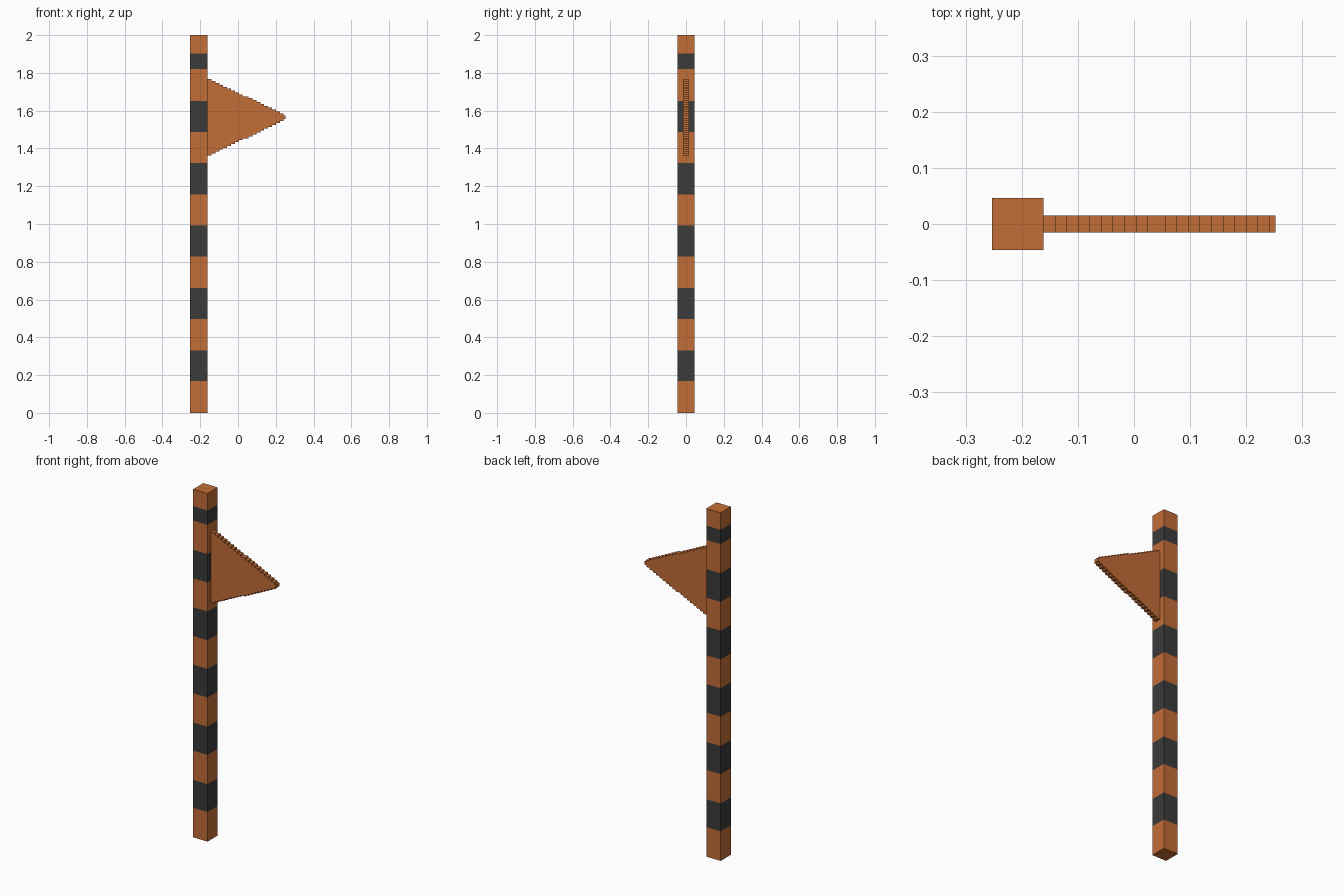
import bpy
import bmesh

cube = bpy.data.objects.get("Cube")
if cube:
    bpy.data.objects.remove(cube, do_unlink=True)


def make_material(name, rgb):
    mat = bpy.data.materials.new(name)
    mat.use_nodes = True
    mat.diffuse_color = (*rgb, 1)
    mat.node_tree.nodes["Principled BSDF"].inputs["Base Color"].default_value = (*rgb, 1)
    return mat


orange = make_material("burnt_orange", (0.54, 0.153, 0.037))
charcoal = make_material("charcoal", (0.043, 0.043, 0.043))


def finish(name, bm, materials):
    bmesh.ops.recalc_face_normals(bm, faces=bm.faces)
    mesh = bpy.data.meshes.new(name)
    bm.to_mesh(mesh)
    bm.free()
    for mat in materials:
        mesh.materials.append(mat)
    obj = bpy.data.objects.new(name, mesh)
    bpy.context.collection.objects.link(obj)
    return obj


# Square pole, extruded upward band by band with alternating colours
POLE_X, POLE_HALF = -0.207, 0.046
bands = [0.17, 0.33, 0.498, 0.66, 0.828, 0.992, 1.157,
         1.322, 1.488, 1.652, 1.82, 1.902, 2.0]
bm = bmesh.new()
corners = [(-1, -1), (1, -1), (1, 1), (-1, 1)]


def ring(z):
    return [bm.verts.new((POLE_X + sx * POLE_HALF, sy * POLE_HALF, z)) for sx, sy in corners]


lower = ring(0)
bm.faces.new(lower)
for i, z in enumerate(bands):
    upper = ring(z)
    for k in range(4):
        n = (k + 1) % 4
        face = bm.faces.new((lower[k], lower[n], upper[n], upper[k]))
        face.material_index = i % 2
    lower = upper
bm.faces.new(lower)
finish("striped_pole", bm, [orange, charcoal])

# Triangular pennant with stepped edges: each column is shorter than the last
UNIT_X, UNIT_Z = 0.01033, 0.0101
FLAG_Z, FLAG_HALF_Y = 1.565, 0.015
widths = [2] * 9 + [3] + [2] * 9 + [1]
top_edge = []
x = POLE_X + POLE_HALF
for i, w in enumerate(widths):
    half = (len(widths) - i) * UNIT_Z
    top_edge += [(x, half), (x + w * UNIT_X, half)]
    x += w * UNIT_X
outline = top_edge + [(px, -pz) for px, pz in reversed(top_edge)]

bm = bmesh.new()
front = bm.faces.new([bm.verts.new((px, -FLAG_HALF_Y, FLAG_Z + pz)) for px, pz in outline])
extruded = bmesh.ops.extrude_face_region(bm, geom=[front], use_keep_orig=True)
bmesh.ops.translate(bm, vec=(0, 2 * FLAG_HALF_Y, 0),
                    verts=[g for g in extruded["geom"] if isinstance(g, bmesh.types.BMVert)])
finish("stepped_pennant", bm, [orange])
